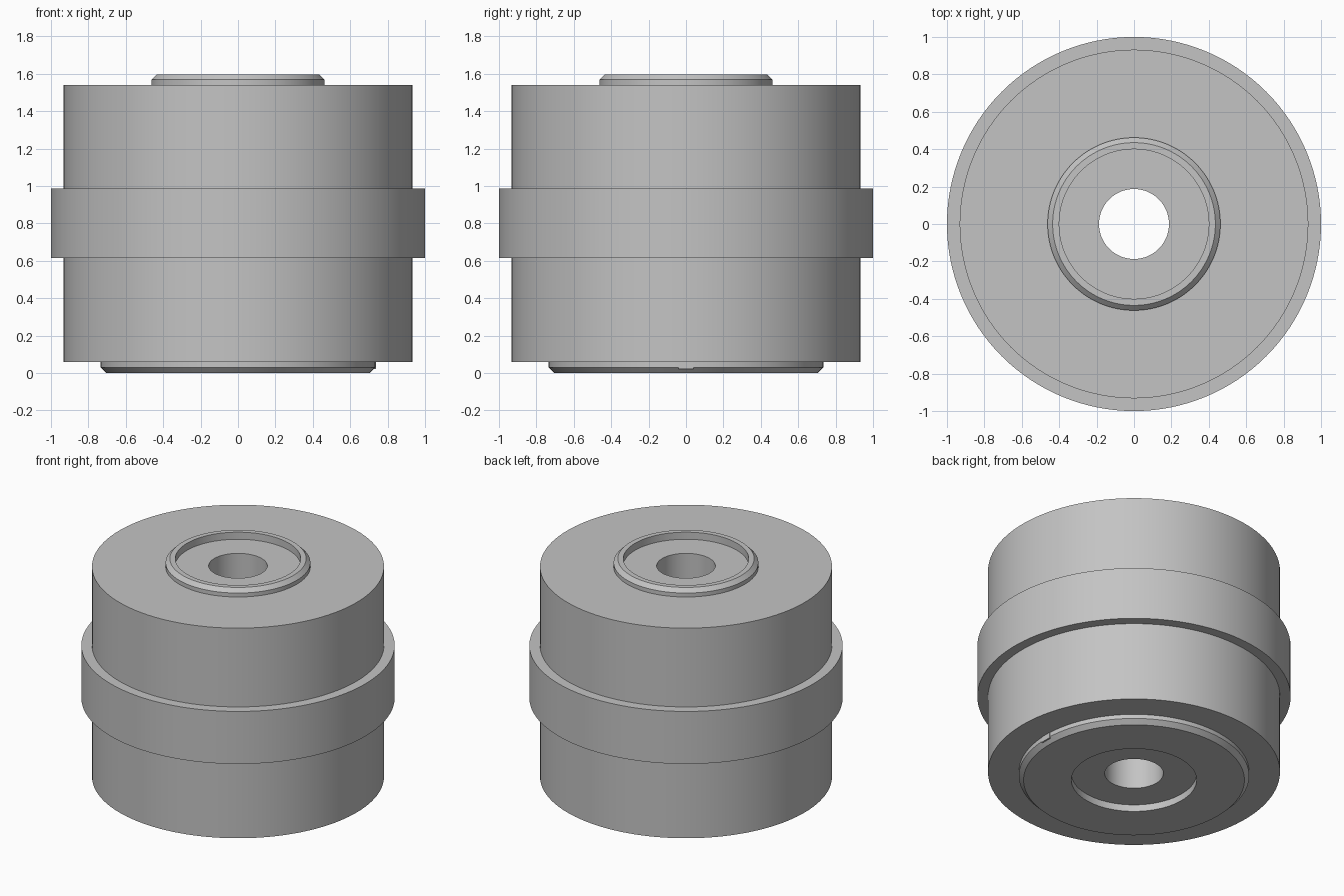
import bpy
import bmesh
from math import pi, radians

SEGMENTS = 128
BORE = 0.187

if "Cube" in bpy.data.objects:
    bpy.data.objects.remove(bpy.data.objects["Cube"], do_unlink=True)

# One plain grey for every part
grey = bpy.data.materials.new("plain_grey")
grey.use_nodes = True
grey.diffuse_color = (0.55, 0.55, 0.55, 1)
grey.node_tree.nodes["Principled BSDF"].inputs["Base Color"].default_value = (0.55, 0.55, 0.55, 1)


def finish(name, bm):
    bmesh.ops.recalc_face_normals(bm, faces=bm.faces[:])
    mesh = bpy.data.meshes.new(name)
    bm.to_mesh(mesh)
    bm.free()
    mesh.materials.append(grey)
    obj = bpy.data.objects.new(name, mesh)
    bpy.context.collection.objects.link(obj)
    bpy.ops.object.select_all(action="DESELECT")
    obj.select_set(True)
    bpy.context.view_layer.objects.active = obj
    bpy.ops.object.shade_smooth_by_angle(angle=radians(20))
    return obj


def lathe(name, profile):
    """Spin a closed (radius, height) outline about z into a solid ring."""
    bm = bmesh.new()
    verts = [bm.verts.new((r, 0, z)) for r, z in profile]
    edges = [bm.edges.new((v, verts[i - 1])) for i, v in enumerate(verts)]
    bmesh.ops.spin(bm, geom=verts + edges, cent=(0, 0, 0), axis=(0, 0, 1),
                   angle=2 * pi, steps=SEGMENTS, use_merge=True)
    bmesh.ops.remove_doubles(bm, verts=bm.verts[:], dist=0.0001)
    return finish(name, bm)


# Main drum with the central bore
lathe("drum", [(BORE, 0.06), (0.932, 0.06), (0.932, 1.54), (BORE, 1.54)])

# Raised band around the middle
lathe("middle_band", [(0.92, 0.615), (1.0, 0.615), (1.0, 0.985), (0.92, 0.985)])

# Chamfered boss on top, with a shallow round recess
lathe("top_boss", [(BORE, 1.535), (0.462, 1.535), (0.462, 1.568), (0.435, 1.595),
                   (0.40, 1.595), (0.40, 1.545), (BORE, 1.545)])

# Chamfered flange underneath, also recessed
lathe("bottom_flange", [(BORE, 0.065), (0.735, 0.065), (0.735, 0.03), (0.705, 0),
                        (0.40, 0), (0.40, 0.048), (BORE, 0.048)])

# Small locating key on the flange edge
bm = bmesh.new()
bmesh.ops.create_cube(bm, size=1)
bmesh.ops.scale(bm, vec=(0.06, 0.08, 0.04), verts=bm.verts[:])
bmesh.ops.translate(bm, vec=(0.707, 0, 0.042), verts=bm.verts[:])
finish("locating_key", bm)
